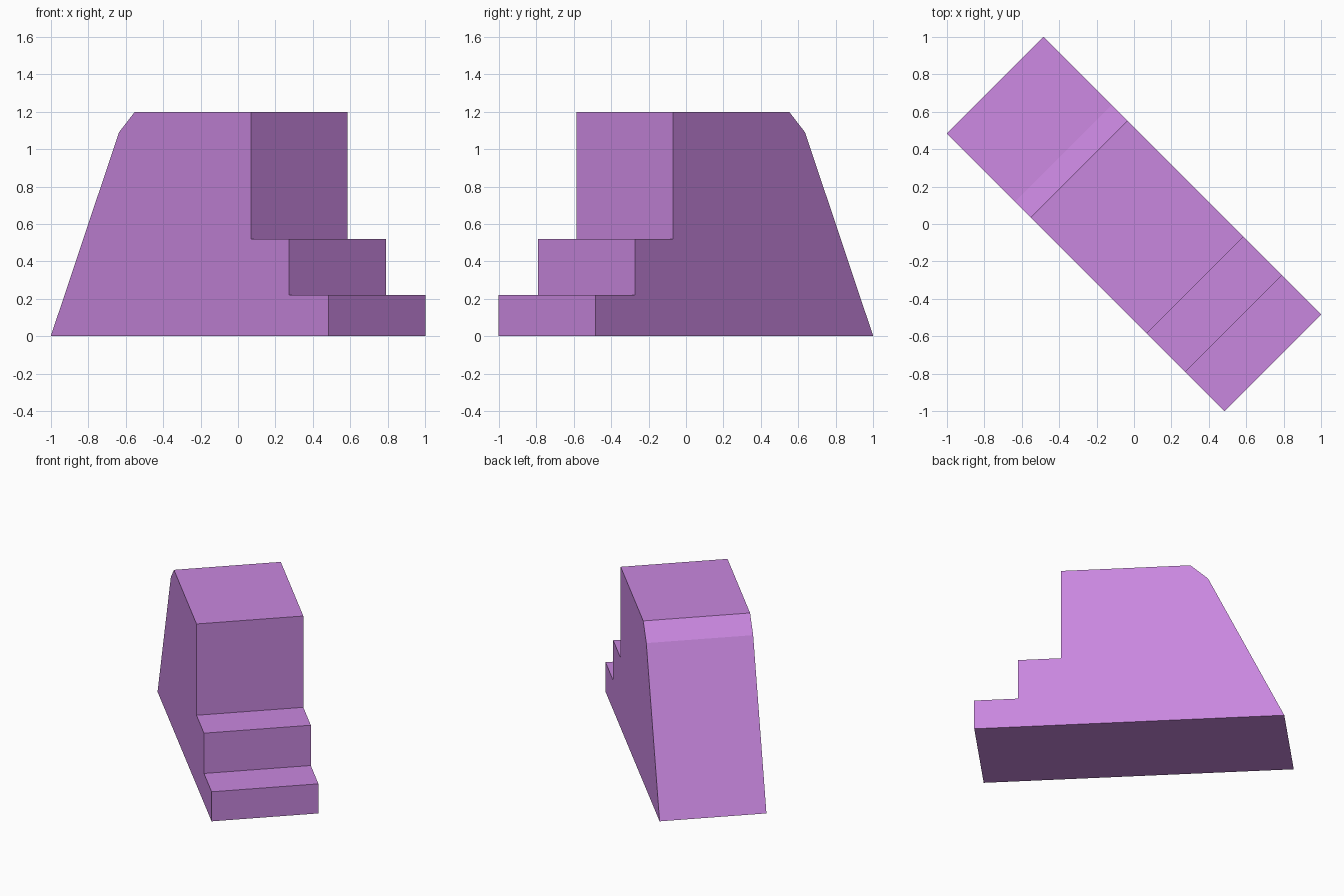
import bpy, bmesh, math
from mathutils import Matrix

if "Cube" in bpy.data.objects:
    bpy.data.objects.remove(bpy.data.objects["Cube"])

HALF_WIDTH = 0.366

# Side outline (length, height): steps at one end, sloping back at the other
profile = [(-1.05, 0), (1.05, 0), (1.05, 0.22), (0.753, 0.22), (0.753, 0.52),
           (0.463, 0.52), (0.463, 1.2), (-0.414, 1.2), (-0.534, 1.09)]

purple = bpy.data.materials.new("purple")
purple.diffuse_color = (0.584, 0.242, 0.737, 1)
purple.use_nodes = True
purple.node_tree.nodes["Principled BSDF"].inputs["Base Color"].default_value = purple.diffuse_color

# Stepped block: outline extruded across its width, turned diagonally
bm = bmesh.new()
side = bm.faces.new([bm.verts.new((x, -HALF_WIDTH, z)) for x, z in profile])
ext = bmesh.ops.extrude_face_region(bm, geom=[side], use_keep_orig=True)
moved = [v for v in ext["geom"] if isinstance(v, bmesh.types.BMVert)]
bmesh.ops.translate(bm, verts=moved, vec=(0, 2 * HALF_WIDTH, 0))
bmesh.ops.rotate(bm, verts=bm.verts, cent=(0, 0, 0),
                 matrix=Matrix.Rotation(math.radians(-45), 3, 'Z'))
bmesh.ops.recalc_face_normals(bm, faces=bm.faces)

mesh = bpy.data.meshes.new("stepped_block")
bm.to_mesh(mesh)
bm.free()
mesh.materials.append(purple)
block = bpy.data.objects.new("stepped_block", mesh)
bpy.context.collection.objects.link(block)
